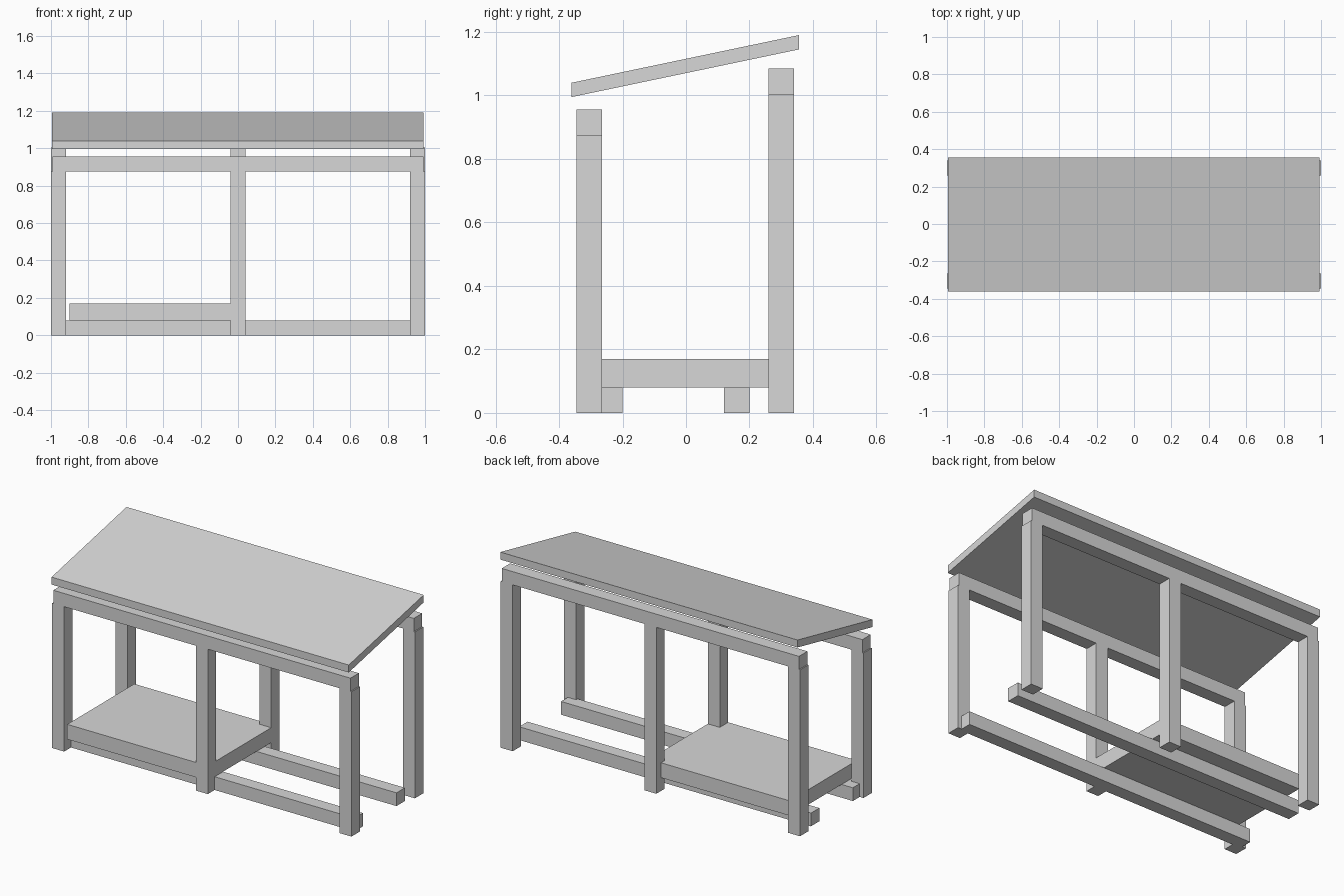
import bpy
import bmesh

cube = bpy.data.objects.get("Cube")
if cube:
    bpy.data.objects.remove(cube, do_unlink=True)

# Single flat colour
grey = bpy.data.materials.new("light_grey")
grey.use_nodes = True
colour = (0.68, 0.68, 0.68, 1)
grey.diffuse_color = colour
grey.node_tree.nodes["Principled BSDF"].inputs["Base Color"].default_value = colour


def box(name, x, y, z, rise=0):
    """Box from (min, max) ranges; rise lifts the back edge to make a slope."""
    bm = bmesh.new()
    bmesh.ops.create_cube(bm, size=1)
    for v in bm.verts:
        back = v.co.y > 0
        v.co = (x[v.co.x > 0], y[back], z[v.co.z > 0] + rise * back)
    mesh = bpy.data.meshes.new(name)
    bm.to_mesh(mesh)
    bm.free()
    mesh.materials.append(grey)
    obj = bpy.data.objects.new(name, mesh)
    bpy.context.collection.objects.link(obj)
    return obj


T = 0.08  # timber thickness

# Front and back frames: three posts under a beam
for side, y0, height in (("front", -0.345, 0.875), ("back", 0.26, 1.005)):
    y = (y0, y0 + T)
    for place, x0 in (("right", -1), ("middle", -T / 2), ("left", 1 - T)):
        box(f"{side}_{place}_post", (x0, x0 + T), y, (0, height))
    box(f"{side}_beam", (-0.993, 0.993), y, (height, height + T))

# Floor rails
for side, y0 in (("front", -0.28), ("back", 0.12)):
    box(f"{side}_floor_rail", (-0.975, 0.975), (y0, y0 + T), (0, T))

# Low shelf on one half
box("shelf", (-0.9, 0.04), (-0.345, 0.295), (T, 0.17))

# Sloping roof panel
box("roof", (-0.994, 0.992), (-0.36, 0.356), (0.995, 1.04), rise=0.15)
